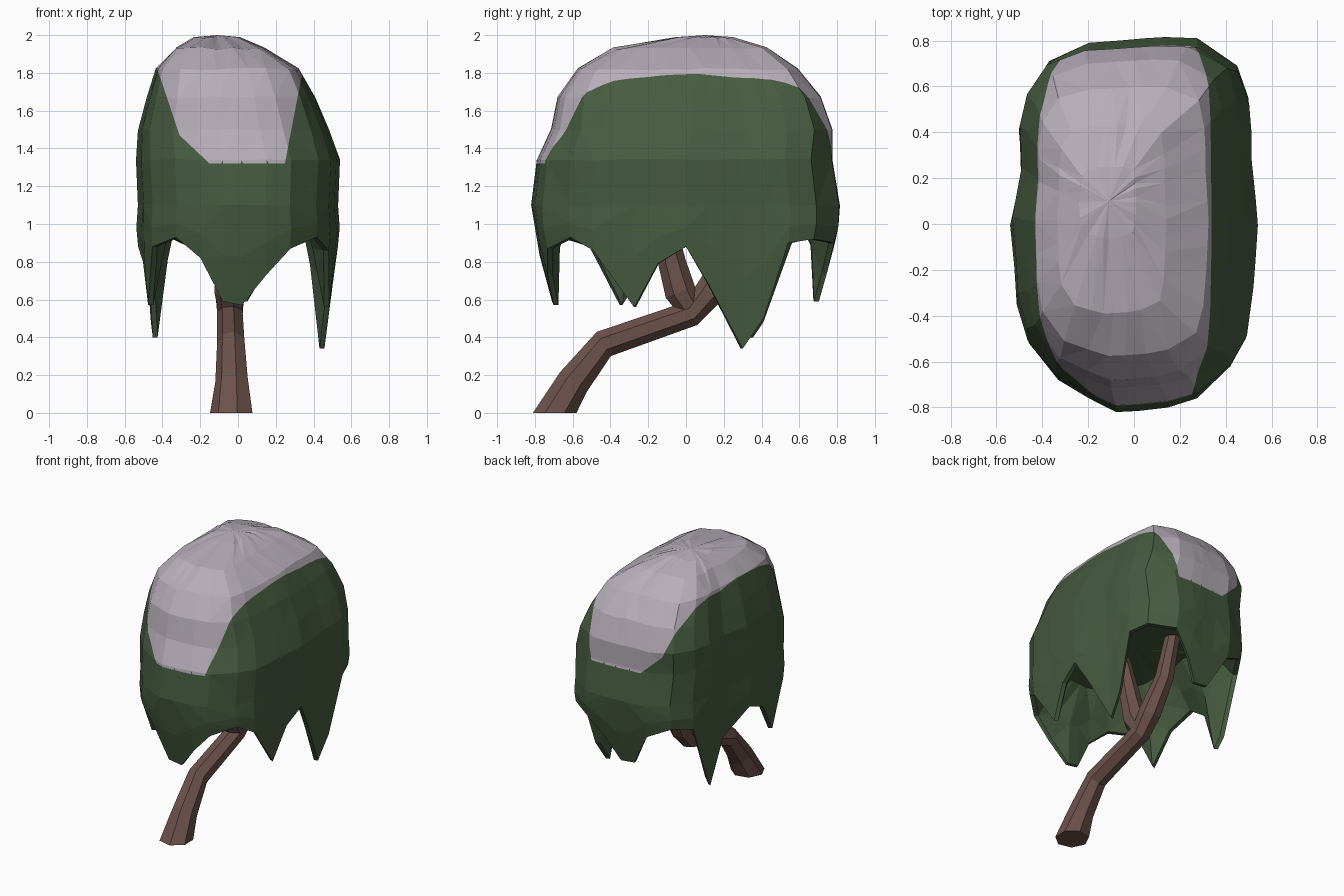
import bpy, bmesh, math, random
from mathutils import Vector

if "Cube" in bpy.data.objects:
    bpy.data.objects.remove(bpy.data.objects["Cube"])

random.seed(4)


def material(name, rgb):
    m = bpy.data.materials.new(name)
    m.diffuse_color = (*rgb, 1)
    m.use_nodes = True
    m.node_tree.nodes["Principled BSDF"].inputs["Base Color"].default_value = m.diffuse_color
    return m


green = material("leaf green", (0.062, 0.105, 0.051))
snow = material("pale lilac", (0.47, 0.42, 0.48))
brown = material("bark brown", (0.15, 0.083, 0.07))


def finish(bm, name, mats):
    bmesh.ops.recalc_face_normals(bm, faces=bm.faces)
    me = bpy.data.meshes.new(name)
    bm.to_mesh(me)
    bm.free()
    for m in mats:
        me.materials.append(m)
    ob = bpy.data.objects.new(name, me)
    bpy.context.collection.objects.link(ob)
    return ob


def bridge(bm, a, b):
    n = len(a)
    return [bm.faces.new((a[i], a[(i + 1) % n], b[(i + 1) % n], b[i])) for i in range(n)]


# Canopy plan outline: x, y and the height of the hanging fringe there
OUTLINE = [
    (.42, -.62, .93), (.49, -.50, .86), (.52, -.28, .56), (.53, -.15, .79), (.54, 0, .88),
    (.53, .12, .68), (.51, .31, .34), (.51, .43, .50), (.50, .55, .90), (.45, .69, .92),
    (.28, .81, .90), (.14, .815, .74), (.05, .81, .59), (-.06, .80, .60), (-.20, .79, .85),
    (-.37, .71, .93), (-.46, .57, .90), (-.50, .43, .48), (-.495, .37, .40), (-.49, .23, .72),
    (-.54, 0, .88), (-.52, -.20, .80), (-.51, -.36, .57), (-.46, -.52, .88), (-.33, -.68, .93),
    (-.20, -.76, .82), (-.08, -.82, .59), (.02, -.815, .57), (.15, -.80, .73), (.28, -.76, .87)]

# Upper rings: height, x range, y range, squareness of the plan
RINGS = [(1.10, -.53, .53, -.82, .82, 0), (1.34, -.54, .54, -.79, .78, .05),
         (1.50, -.53, .48, -.715, .78, .15), (1.67, -.485, .41, -.68, .72, .2),
         (1.82, -.435, .325, -.575, .60, .35),
         (1.93, -.335, .14, -.39, .43, .5), (1.985, -.24, .01, -.06, .25, .4)]


def hang(t, inset):
    """Ring of fringe points, t = 0 at the tips and 1 at the widest level."""
    pts = []
    for x, y, zb in OUTLINE:
        z = zb + t * (1.08 - zb)
        k = max(0, 1 - z)
        px = x - .075 * k * (x / .5) ** 3
        py = y - .27 * k * (y / .82) ** 3
        pts.append((px * (1 - inset / .53), py * (1 - inset / .82), z))
    return pts


def upper(z, x0, x1, y0, y1, square, j=.006):
    pts = []
    for x, y, _ in OUTLINE:
        u, v = x / .54, y / .82
        s = 1 + square * (1 / max(abs(u), abs(v)) - 1)
        px = (x0 + x1) / 2 + u * s * (x1 - x0) / 2
        py = (y0 + y1) / 2 + v * s * (y1 - y0) / 2
        pts.append((px, py, z + random.uniform(-j, j)))
    return pts


bm = bmesh.new()
loops = [hang(0, .03), hang(0, 0), hang(.5, 0)] + [upper(*r) for r in RINGS]
rings = [[bm.verts.new(p) for p in pts] for pts in loops]
for a, b in zip(rings, rings[1:]):
    bridge(bm, a, b)
top = bm.verts.new((-.11, .10, 2.0))
for i, v in enumerate(rings[-1]):
    bm.faces.new((v, rings[-1][(i + 1) % len(OUTLINE)], top))

# Shallow hollow underside of the canopy
inner = [rings[0]] + [[bm.verts.new(p) for p in pts] for pts in
                      (hang(.6, .12), upper(1.14, -.33, .33, -.56, .56, 0))]
for a, b in zip(inner, inner[1:]):
    bridge(bm, a, b)
roof = bm.verts.new((0, 0, 1.18))
for i, v in enumerate(inner[-1]):
    bm.faces.new((v, inner[-1][(i + 1) % len(OUTLINE)], roof))
bmesh.ops.triangulate(bm, faces=bm.faces)

# Pale cap: cut the outer shell along straight lines given as (x, z) pairs
LINES = [((-1, 1.32), (1, 1.32)), ((.25, 1.33), (.34, 1.8)),
         ((-.42, 1.8), (-.31, 1.47)), ((-.31, 1.47), (-.14, 1.31))]


def normal(a, b):
    return Vector((a[1] - b[1], 0, b[0] - a[0])).normalized()


for a, b in LINES:
    sel = [f for f in bm.faces if f.calc_center_median().z > 1.2]
    geom = sel + list({e for f in sel for e in f.edges}) + list({v for f in sel for v in f.verts})
    bmesh.ops.bisect_plane(bm, geom=geom, plane_co=(a[0], 0, a[1]), plane_no=normal(a, b), dist=.0005)
for f in bm.faces:
    c = f.calc_center_median()
    f.material_index = int(all((c - Vector((a[0], 0, a[1]))).dot(normal(a, b)) > 0 for a, b in LINES))
finish(bm, "canopy", [green, snow])


# Trunk and branches: tapered tubes, points are x, y, z, radius
def tube(name, path, sides=7):
    bm = bmesh.new()
    rings = []
    for i, (x, y, z, r) in enumerate(path):
        t = Vector(path[min(i + 1, len(path) - 1)][:3]) - Vector(path[max(i - 1, 0)][:3])
        if z == 0:
            t = Vector((0, 0, 1))
        t.normalize()
        u = (Vector((1, 0, 0)) - t * t.x).normalized()
        w = t.cross(u)
        rings.append([bm.verts.new(Vector((x, y, z)) + r * (u * math.cos(q) + w * math.sin(q)))
                      for q in (2 * math.pi * (k + .5) / sides for k in range(sides))])
    for a, b in zip(rings, rings[1:]):
        bridge(bm, a, b)
    bm.faces.new(rings[0])
    bm.faces.new(rings[-1])
    return finish(bm, name, [brown])


tube("trunk", [(-.03, -.695, 0, .118), (-.03, -.595, .165, .09), (-.035, -.435, .365, .076),
               (-.04, .03, .527, .07), (-.04, .12, .635, .08), (-.06, .25, .86, .065),
               (-.08, .33, 1.22, .05)])
tube("front_branch", [(-.04, .03, .54, .065), (-.04, -.03, .64, .085), (-.04, -.075, .80, .075),
                      (-.02, -.16, 1.22, .05)])
